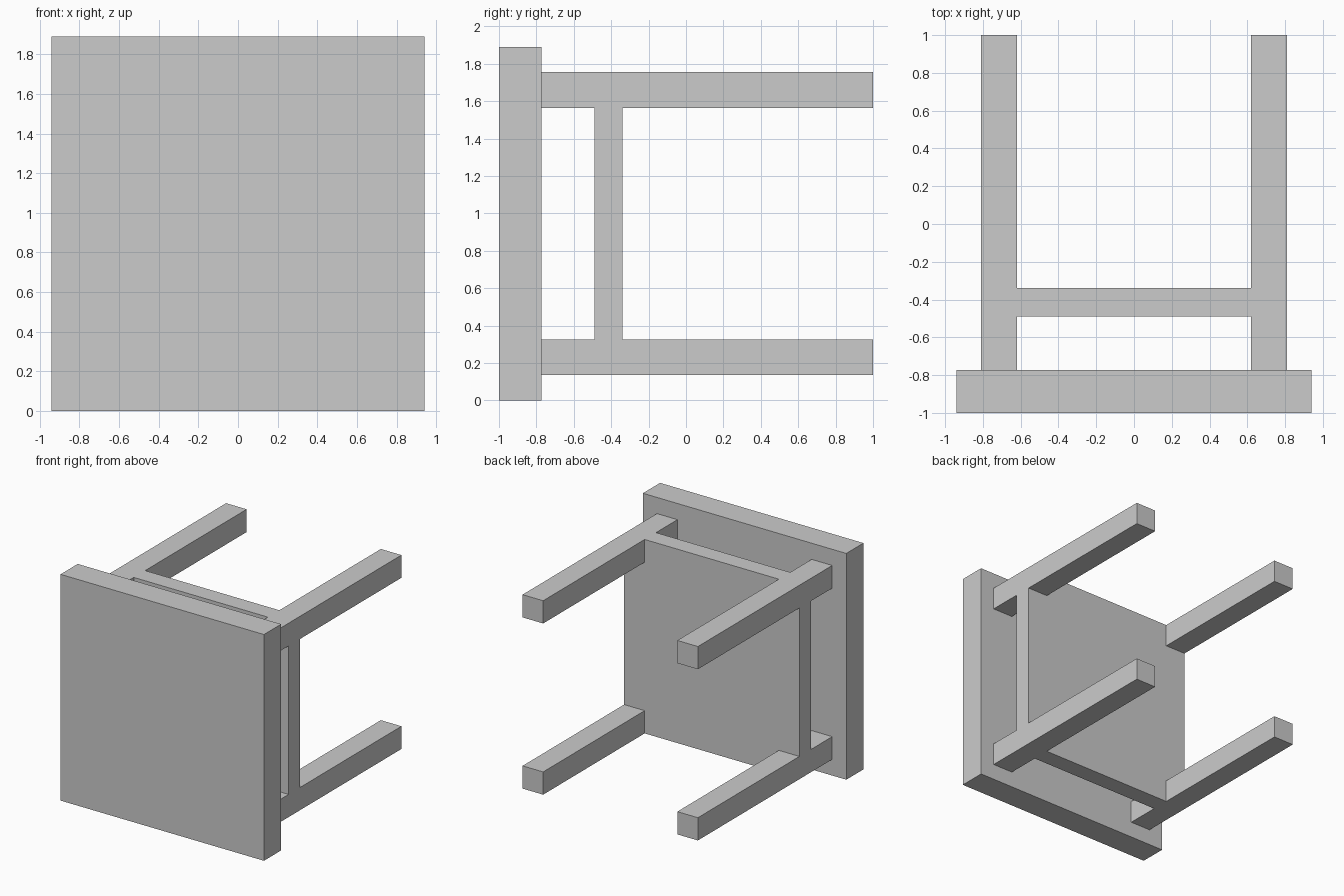
import bpy

if "Cube" in bpy.data.objects:
    bpy.data.objects.remove(bpy.data.objects["Cube"])

MID = 0.945  # height of the centre line of the tipped-over stool


def box(name, x, y, z):
    """Box from (min, max) ranges on each axis."""
    ranges = (x, y, z)
    bpy.ops.mesh.primitive_cube_add(size=1, location=[(a + b) / 2 for a, b in ranges])
    ob = bpy.context.object
    ob.name = name
    ob.scale = [b - a for a, b in ranges]
    bpy.ops.object.transform_apply(location=False, rotation=False, scale=True)
    return ob


# Seat slab, standing upright at the front
box("seat", (-0.94, 0.94), (-1.0, -0.773), (0, 2 * MID))

# Four square legs pointing backwards
IN, OUT = 0.62, 0.81
for sx, side in ((-1, "left"), (1, "right")):
    for sz, level in ((-1, "lower"), (1, "upper")):
        box(f"{level}_{side}_leg",
            sorted((sx * IN, sx * OUT)),
            (-0.773, 1.0),
            sorted((MID + sz * IN, MID + sz * OUT)))

# Solid shelf panel between the legs, flush with their outer faces.
# Built as a cross of non-overlapping boxes that stop at the legs.
SHELF_Y = (-0.49, -0.34)
box("shelf", (-OUT, OUT), SHELF_Y, (MID - IN, MID + IN))
for sz, level in ((-1, "lower"), (1, "upper")):
    box(f"{level}_shelf_edge", (-IN, IN), SHELF_Y,
        sorted((MID + sz * IN, MID + sz * OUT)))
